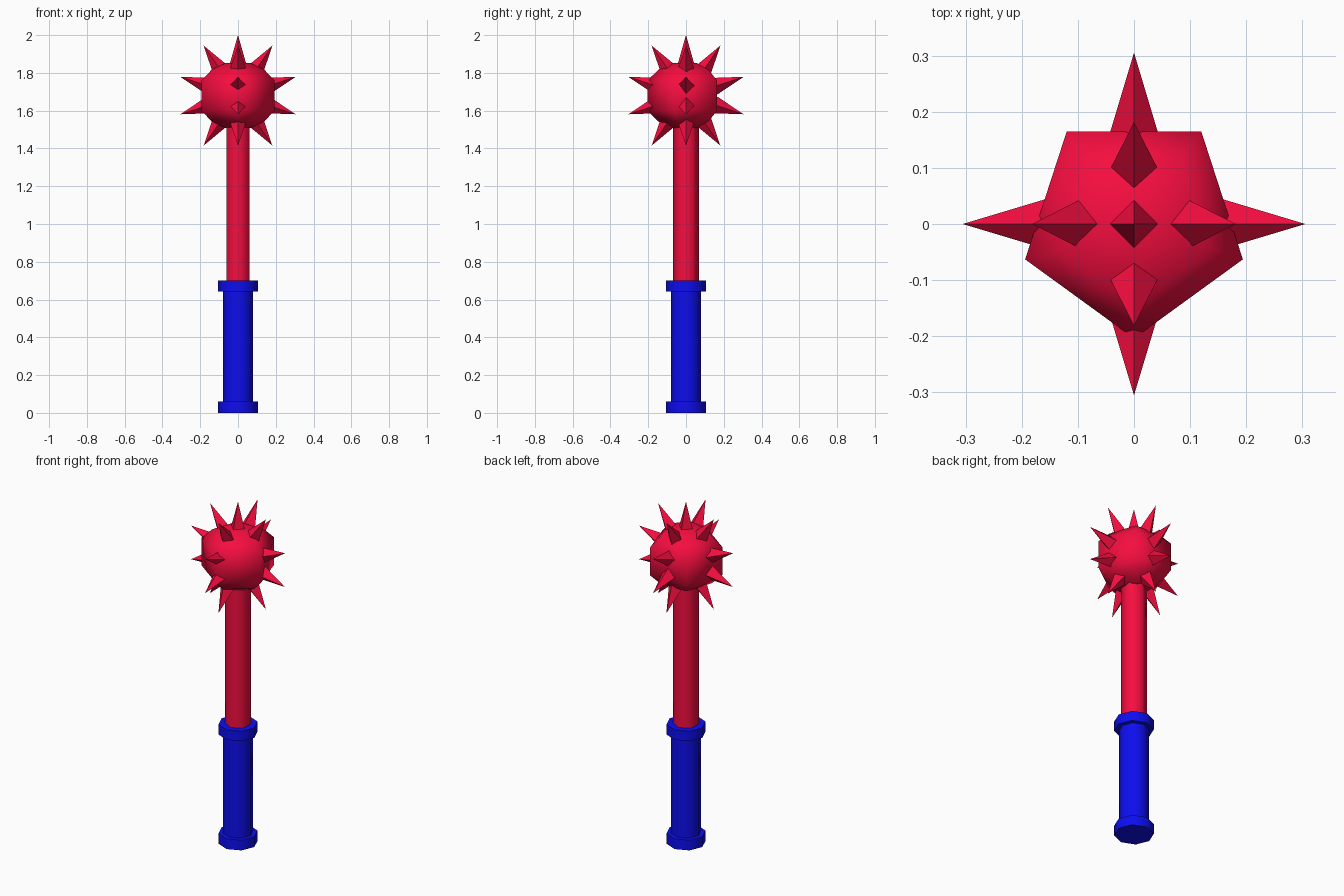
import bpy, bmesh
from math import sin, cos, pi, radians
from mathutils import Matrix

if "Cube" in bpy.data.objects:
    bpy.data.objects.remove(bpy.data.objects["Cube"])


def material(name, rgb):
    m = bpy.data.materials.new(name)
    m.diffuse_color = (*rgb, 1)
    m.use_nodes = True
    m.node_tree.nodes["Principled BSDF"].inputs["Base Color"].default_value = m.diffuse_color
    return m


RED = material("red", (0.92, 0.004, 0.05))
BLUE = material("blue", (0.004, 0.004, 0.87))


def finish(name, bm, mat, smooth_angle=None):
    bmesh.ops.recalc_face_normals(bm, faces=bm.faces)
    mesh = bpy.data.meshes.new(name)
    bm.to_mesh(mesh)
    bm.free()
    mesh.materials.append(mat)
    ob = bpy.data.objects.new(name, mesh)
    bpy.context.collection.objects.link(ob)
    if smooth_angle:
        bpy.ops.object.select_all(action='DESELECT')
        ob.select_set(True)
        bpy.context.view_layer.objects.active = ob
        bpy.ops.object.shade_smooth_by_angle(angle=radians(smooth_angle))
    return ob


def lathe(name, profile, sides, mat, smooth_angle):
    """Turn (radius, z) points about z, first corner on -y, flat caps."""
    bm = bmesh.new()
    rings = []
    for r, z in profile:
        ring = []
        for i in range(sides):
            a = -pi / 2 + 2 * pi * i / sides
            ring.append(bm.verts.new((r * cos(a), r * sin(a), z)))
        rings.append(ring)
    for lo, hi in zip(rings, rings[1:]):
        for i in range(sides):
            j = (i + 1) % sides
            bm.faces.new((lo[i], lo[j], hi[j], hi[i]))
    bm.faces.new(rings[0])
    bm.faces.new(rings[-1])
    return finish(name, bm, mat, smooth_angle)


# Grip with a collar at each end
lathe("grip", [(0.106, 0), (0.106, 0.06), (0.08, 0.06), (0.08, 0.642),
               (0.106, 0.642), (0.106, 0.70)], 8, BLUE, 50)

# Six-sided shaft
lathe("shaft", [(0.07, 0.69), (0.07, 1.56)], 6, RED, 65)

# Five-sided rounded head
HEAD_Z = 1.68
half = [(0.204, 0.08), (0.145, 0.138), (0.07, 0.172)]
profile = [(r, HEAD_Z - z) for r, z in reversed(half)] + [(r, HEAD_Z + z) for r, z in half]
lathe("head", profile, 5, RED, 80)

# Four-sided spikes: one on top, then four rings of four
BASE, TIP, WIDTH = 0.16, 0.321, 0.046


def spike(name, azimuth, latitude):
    bm = bmesh.new()
    place = (Matrix.Translation((0, 0, HEAD_Z)) @ Matrix.Rotation(radians(azimuth), 4, 'Z')
             @ Matrix.Rotation(radians(90 - latitude), 4, 'Y'))
    bmesh.ops.create_cone(bm, cap_ends=True, segments=4, radius1=WIDTH, radius2=0,
                          depth=TIP - BASE,
                          matrix=place @ Matrix.Translation((0, 0, (TIP + BASE) / 2)))
    bmesh.ops.remove_doubles(bm, verts=bm.verts, dist=1e-5)
    finish(name, bm, RED)


spike("spike_top", 0, 90)
for lat in (55.5, 18, -18, -55.5):
    for az in (0, 90, 180, 270):
        spike(f"spike_{'upper' if lat > 0 else 'lower'}_{abs(int(lat))}_{az}", az, lat)
